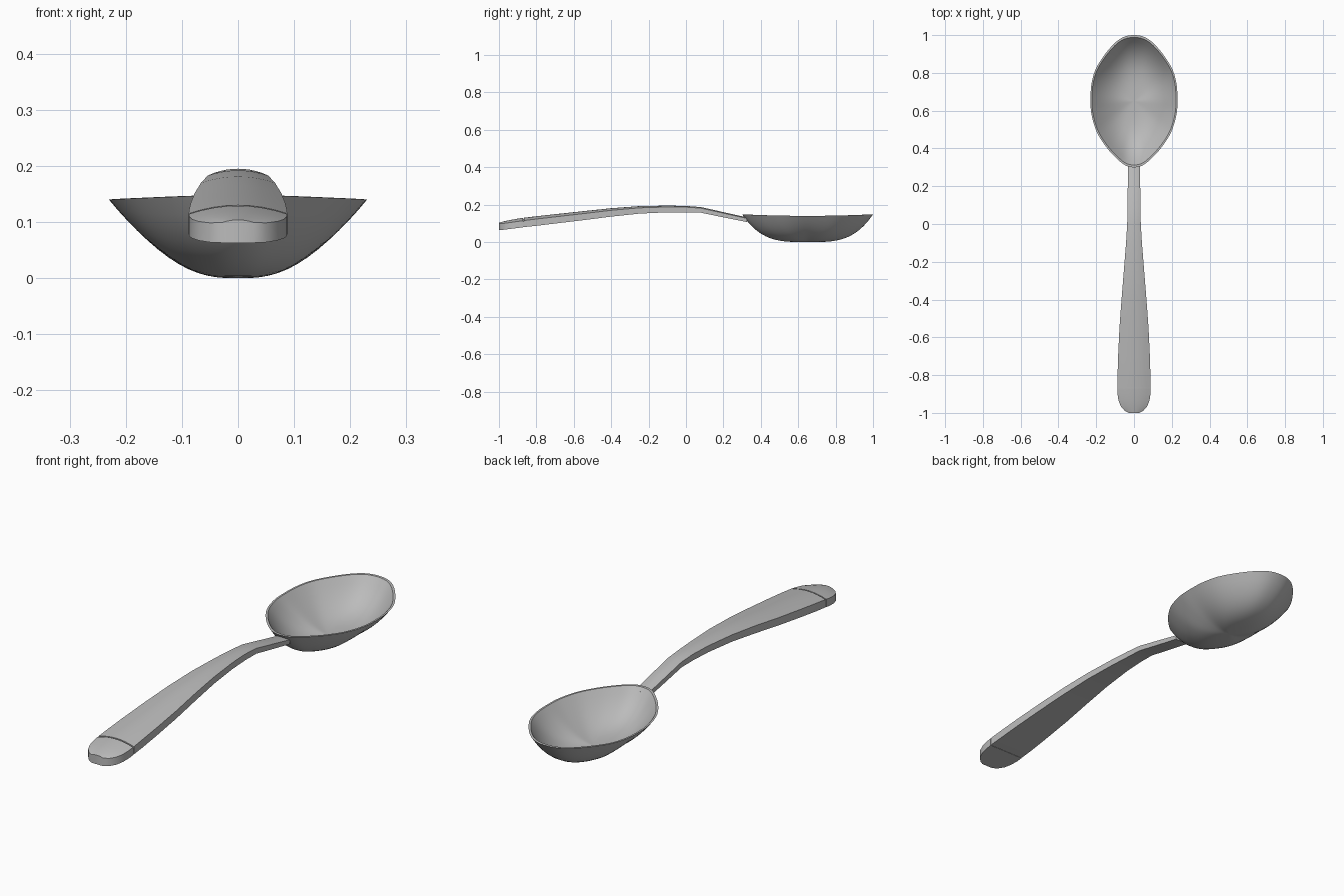
import bpy, bmesh, math

if "Cube" in bpy.data.objects:
    bpy.data.objects.remove(bpy.data.objects["Cube"])

steel = bpy.data.materials.new("brushed_grey")
steel.diffuse_color = (0.5, 0.5, 0.5, 1)
steel.use_nodes = True
steel.node_tree.nodes["Principled BSDF"].inputs["Base Color"].default_value = steel.diffuse_color


def finish(name, bm, angle):
    bmesh.ops.recalc_face_normals(bm, faces=bm.faces)
    me = bpy.data.meshes.new(name)
    bm.to_mesh(me)
    bm.free()
    ob = bpy.data.objects.new(name, me)
    bpy.context.collection.objects.link(ob)
    me.materials.append(steel)
    bpy.ops.object.select_all(action='DESELECT')
    ob.select_set(True)
    bpy.context.view_layer.objects.active = ob
    bpy.ops.object.shade_smooth_by_angle(angle=math.radians(angle))
    return ob


def spline(pts, steps):
    """Closed Catmull-Rom curve through 2D points."""
    n, out = len(pts), []
    for i in range(n):
        a, b, c, d = (pts[(i + k - 1) % n] for k in range(4))
        for s in range(steps):
            t = s / steps
            out.append(tuple(0.5 * (2 * b[k] + (c[k] - a[k]) * t
                       + (2 * a[k] - 5 * b[k] + 4 * c[k] - d[k]) * t * t
                       + (3 * b[k] - a[k] - 3 * c[k] + d[k]) * t ** 3) for k in (0, 1)))
    return out


def loft(bm, rings):
    for r0, r1 in zip(rings, rings[1:]):
        n = len(r0)
        for i in range(n):
            j = (i + 1) % n
            bm.faces.new((r0[i], r0[j], r1[j], r1[i]))


# Bowl: thin shell, parabolic across and steeper-ended along its length
CY = 0.65
half = [(0.055, 0.99), (0.105, 0.955), (0.16, 0.89), (0.205, 0.815), (0.226, 0.735),
        (0.23, 0.65), (0.224, 0.575), (0.196, 0.485), (0.145, 0.405), (0.09, 0.345), (0.045, 0.31)]
outline = spline([(0, 1.0)] + half + [(0, 0.30)] + [(-x, y) for x, y in reversed(half)], 4)
bm = bmesh.new()


def bowl_ring(r, scale, floor):
    ring = []
    for x, y in outline:
        dy = y - CY
        along = dy * dy / (x * x + dy * dy)
        rim = 0.14 + 0.008 * (dy / 0.35) ** 2
        z = floor + (rim - floor) * r ** (2 + 1.5 * along)
        ring.append(bm.verts.new((x * r * scale, CY + dy * r * scale, z)))
    return ring


R = 14
outer = [bowl_ring(i / R, 1.0, 0.0) for i in range(1, R + 1)]
inner = [bowl_ring(i / R, 0.965, 0.013) for i in range(R, 0, -1)]
loft(bm, outer + inner)
for ring, z in ((outer[0], 0.0), (inner[-1], 0.013)):
    c = bm.verts.new((0, CY, z))
    for i in range(len(ring)):
        bm.faces.new((c, ring[i], ring[(i + 1) % len(ring)]))
finish("bowl", bm, 40)


# Handle and end cap: lofted section with flat underside and domed top
# station: y, half width, top height at centre, bottom height
def bar(name, stations, angle):
    bm = bmesh.new()
    rings = []
    for y, w, top, bot in stations:
        dome = 0.17 * w
        ring = [bm.verts.new((w * s, y, bot)) for s in (-1, 0, 1)]
        for k in range(9):
            s = 1 - k / 4
            ring.append(bm.verts.new((w * s, y, top - dome * s * s)))
        rings.append(ring)
    loft(bm, rings)
    bm.faces.new(rings[0])
    bm.faces.new(rings[-1])
    return finish(name, bm, angle)


bar("handle", [
    (0.325, 0.032, 0.132, 0.107), (0.20, 0.033, 0.160, 0.132), (0.08, 0.034, 0.187, 0.157),
    (0.0, 0.036, 0.193, 0.159), (-0.1, 0.042, 0.195, 0.159), (-0.25, 0.054, 0.192, 0.152),
    (-0.4, 0.066, 0.181, 0.136), (-0.55, 0.077, 0.165, 0.117), (-0.7, 0.084, 0.149, 0.099),
    (-0.8, 0.087, 0.138, 0.087), (-0.866, 0.088, 0.130, 0.080)], 35)

# Recessed seam between handle and end cap
bar("seam", [(-0.864, 0.0865, 0.125, 0.081), (-0.874, 0.0865, 0.124, 0.080)], 35)

bar("end_cap", [
    (-0.872, 0.088, 0.129, 0.079), (-0.90, 0.087, 0.125, 0.075), (-0.935, 0.082, 0.119, 0.071),
    (-0.965, 0.070, 0.113, 0.067), (-0.988, 0.050, 0.107, 0.064), (-1.0, 0.028, 0.104, 0.063)], 35)
